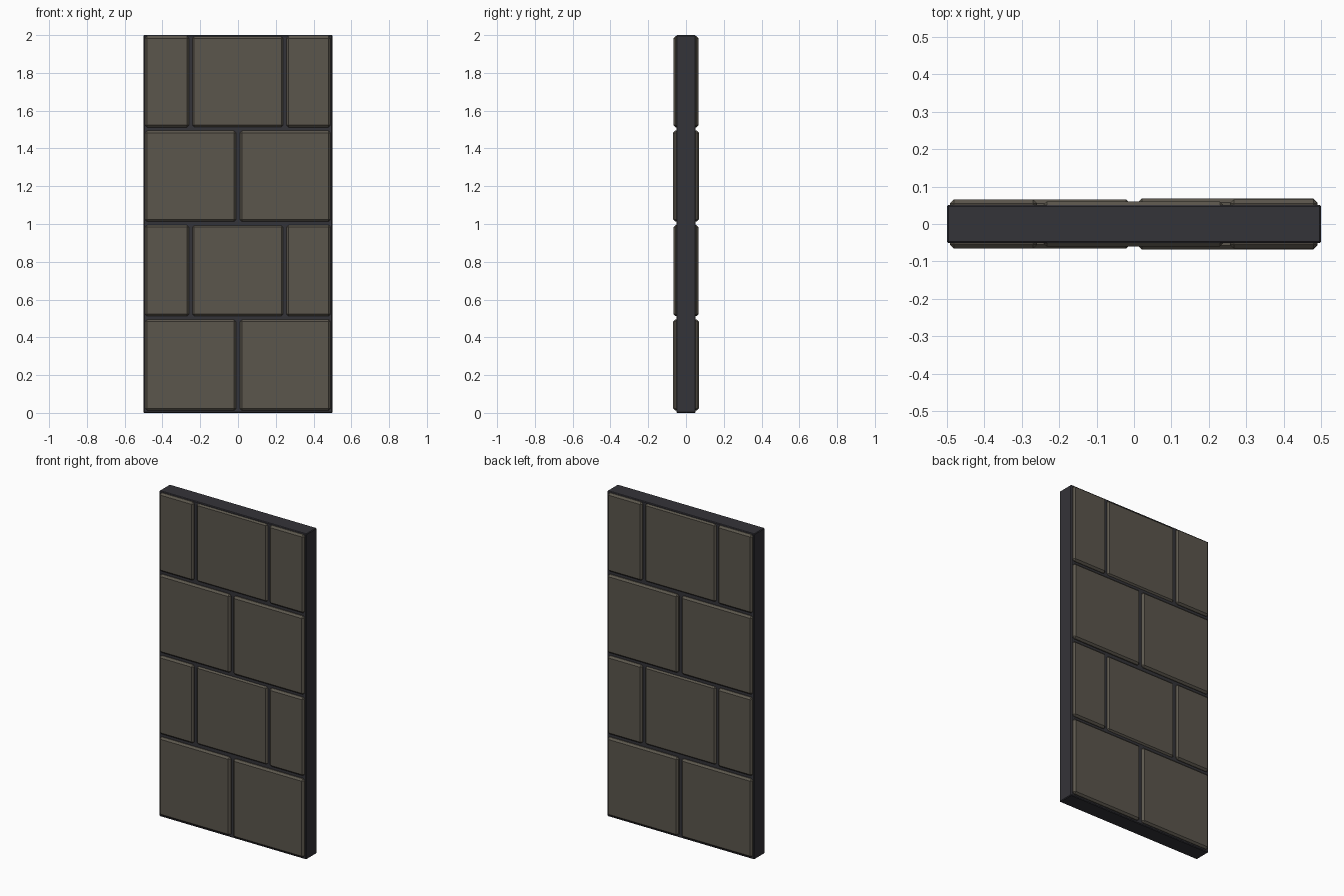
import bpy

if "Cube" in bpy.data.objects:
    bpy.data.objects.remove(bpy.data.objects["Cube"])


def material(name, color):
    m = bpy.data.materials.new(name)
    m.diffuse_color = (*color, 1)
    m.use_nodes = True
    m.node_tree.nodes["Principled BSDF"].inputs["Base Color"].default_value = m.diffuse_color
    return m


def box(name, x, y, z, bevel, mat):
    """Bevelled box from (min, max) ranges on each axis."""
    bpy.ops.mesh.primitive_cube_add(size=1, location=[(a + b) / 2 for a, b in (x, y, z)])
    ob = bpy.context.object
    ob.name = name
    ob.scale = [b - a for a, b in (x, y, z)]
    bpy.ops.object.transform_apply(location=False, rotation=False, scale=True)
    mod = ob.modifiers.new("edge_chamfer", 'BEVEL')
    mod.width = bevel
    mod.segments = 1
    ob.data.materials.append(mat)
    return ob


stone = material("stone", (0.105, 0.093, 0.073))
mortar = material("mortar", (0.034, 0.033, 0.040))

# Mortar slab
box("mortar_core", (-0.5, 0.5), (-0.051, 0.051), (0, 2), 0.004, mortar)

# Stone blocks run through the slab and stand proud on both faces
# Each entry: x start, x end, half depth
halves = [(-0.492, -0.010, 0.066), (0.010, 0.491, 0.068)]
thirds = [(-0.492, -0.259, 0.066), (-0.244, 0.241, 0.060), (0.256, 0.491, 0.066)]
for row in range(4):
    z0, z1 = row * 0.5 + 0.012, row * 0.5 + 0.494
    for i, (x0, x1, d) in enumerate(thirds if row % 2 else halves):
        box(f"stone_block_{row}_{i}", (x0, x1), (-d, d), (z0, z1), 0.011, stone)
